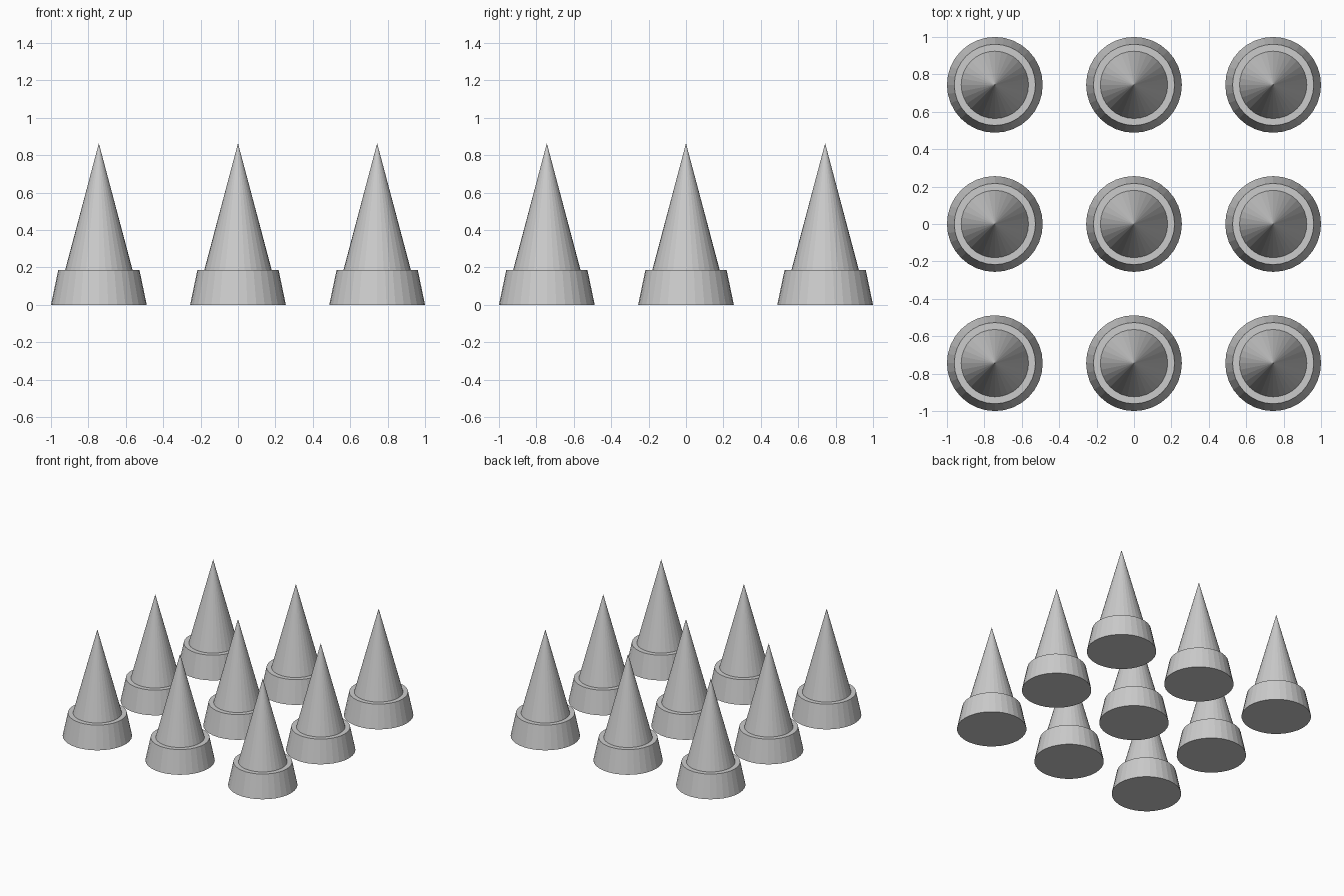
import bpy, bmesh
from math import cos, sin, pi

if "Cube" in bpy.data.objects:
    bpy.data.objects.remove(bpy.data.objects["Cube"])

SIDES = 32
PITCH = 0.744
# Half profile of one spike: (radius, height)
PROFILE = [(0.256, 0.0), (0.217, 0.187), (0.18, 0.187)]
TIP = 0.864


def spike_mesh():
    bm = bmesh.new()
    rings = [[bm.verts.new((r * cos(2 * pi * i / SIDES), r * sin(2 * pi * i / SIDES), z))
              for i in range(SIDES)] for r, z in PROFILE]
    tip = bm.verts.new((0, 0, TIP))
    bm.faces.new(rings[0][::-1])  # underside
    for i in range(SIDES):
        j = (i + 1) % SIDES
        # collar wall and ledge
        for a, b in zip(rings, rings[1:]):
            bm.faces.new((a[i], a[j], b[j], b[i]))
        # cone
        bm.faces.new((rings[-1][i], rings[-1][j], tip))
    mesh = bpy.data.meshes.new("collared_cone")
    bm.to_mesh(mesh)
    bm.free()
    return mesh


# Three by three grid of identical spikes
mesh = spike_mesh()
for row in range(3):
    for col in range(3):
        ob = bpy.data.objects.new(f"cone_row{row + 1}_col{col + 1}", mesh)
        ob.location = ((col - 1) * PITCH, (row - 1) * PITCH, 0)
        bpy.context.collection.objects.link(ob)
